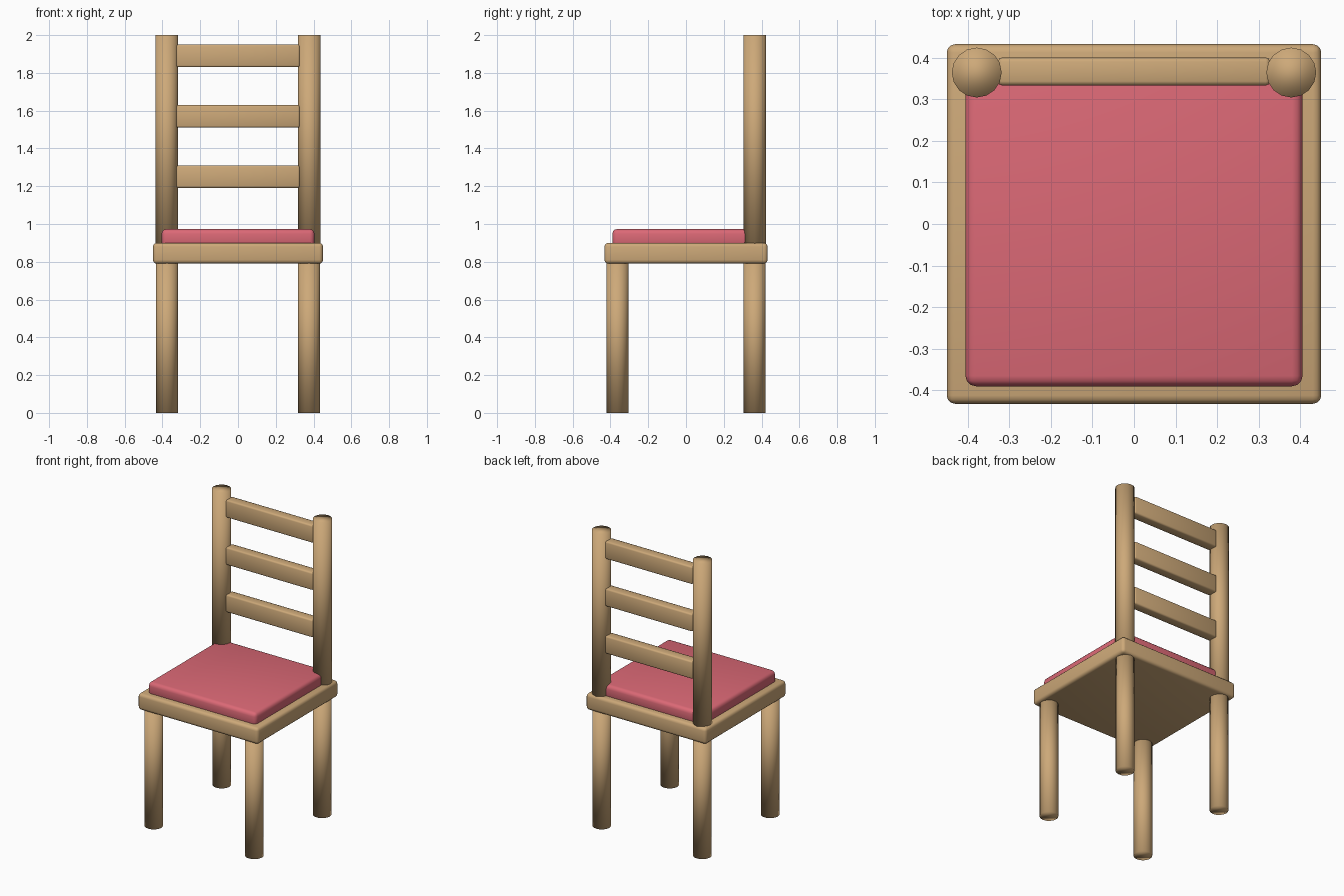
import bpy
import math

if "Cube" in bpy.data.objects:
    bpy.data.objects.remove(bpy.data.objects["Cube"])


def material(name, rgb):
    m = bpy.data.materials.new(name)
    m.diffuse_color = (*rgb, 1)
    m.use_nodes = True
    m.node_tree.nodes["Principled BSDF"].inputs["Base Color"].default_value = m.diffuse_color
    return m


wood = material("light wood", (0.61, 0.395, 0.19))
pink = material("rose fabric", (0.71, 0.14, 0.18))


def rounded_box(name, lo, hi, bevel, segments, mat):
    """Box between two corners with rounded edges."""
    centre = [(a + b) / 2 for a, b in zip(lo, hi)]
    bpy.ops.mesh.primitive_cube_add(size=1, location=centre)
    ob = bpy.context.object
    ob.name = name
    ob.scale = [b - a for a, b in zip(lo, hi)]
    bpy.ops.object.transform_apply(location=False, rotation=False, scale=True)
    mod = ob.modifiers.new("rounded edges", 'BEVEL')
    mod.width = bevel
    mod.segments = segments
    bpy.ops.object.modifier_apply(modifier=mod.name)
    bpy.ops.object.shade_smooth_by_angle(angle=math.radians(50))
    ob.data.materials.append(mat)
    return ob


def round_bar(name, x, y, z0, z1, radius):
    """Upright round bar, smooth all over."""
    bpy.ops.mesh.primitive_cylinder_add(
        vertices=16, radius=radius, depth=z1 - z0, location=(x, y, (z0 + z1) / 2))
    ob = bpy.context.object
    ob.name = name
    bpy.ops.object.shade_smooth()
    ob.data.materials.append(wood)
    return ob


# Seat board and cushion
rounded_box("seat", (-0.45, -0.432, 0.79), (0.45, 0.432, 0.90), 0.02, 3, wood)
rounded_box("cushion", (-0.405, -0.39, 0.88), (0.405, 0.39, 0.973), 0.025, 3, pink)

# Legs and back posts
for side, sx in (("left", -1), ("right", 1)):
    round_bar(f"front_leg_{side}", sx * 0.376, -0.363, 0, 0.80, 0.058)
    round_bar(f"back_leg_{side}", sx * 0.376, 0.363, 0, 0.80, 0.058)
    round_bar(f"back_post_{side}", sx * 0.378, 0.364, 0.89, 2.0, 0.06)

# Back slats
for i, z in enumerate((1.25, 1.57, 1.89)):
    rounded_box(f"back_slat_{i + 1}", (-0.327, 0.333, z - 0.06),
                (0.327, 0.40, z + 0.06), 0.01, 2, wood)
